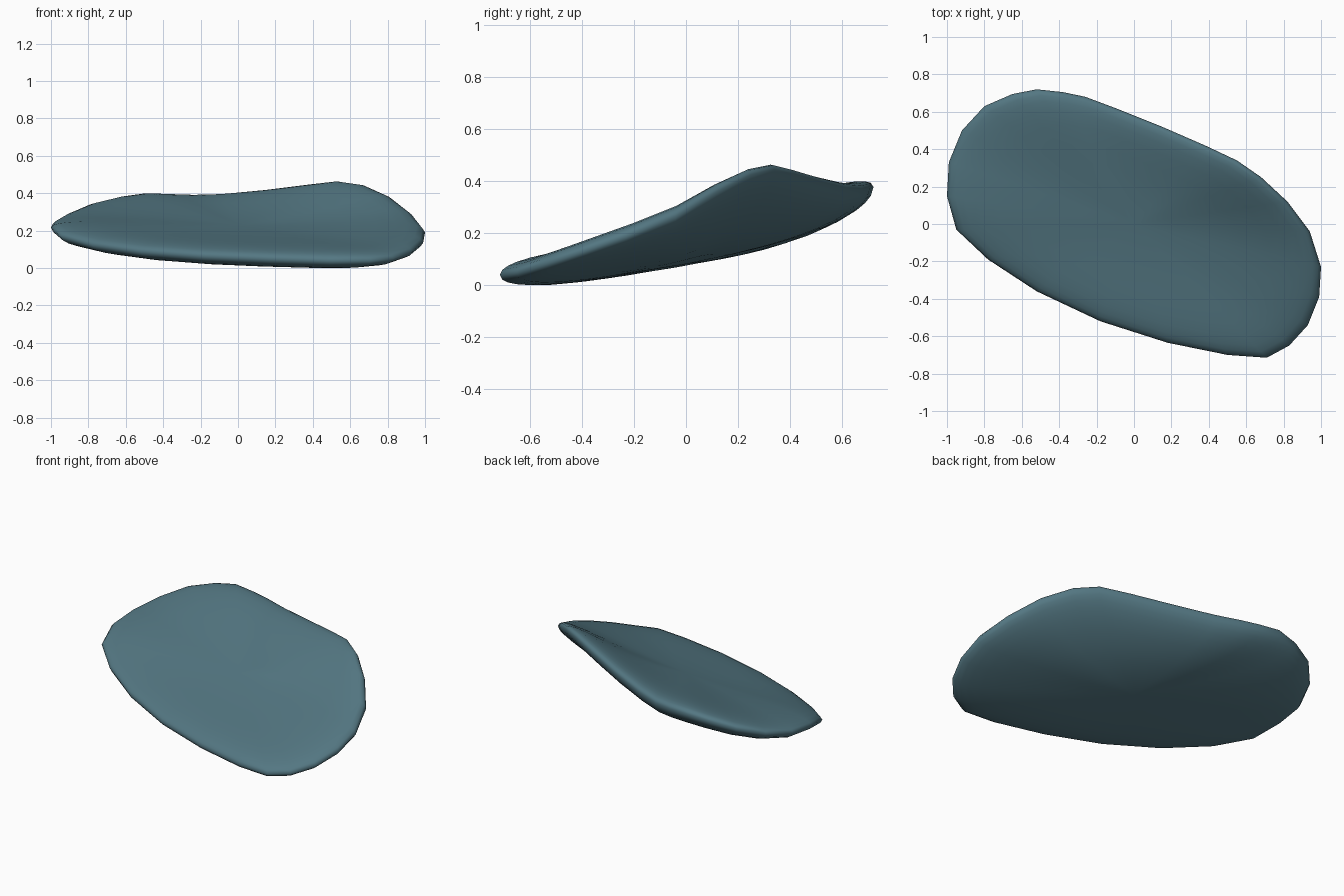
import bpy, bmesh, math

if "Cube" in bpy.data.objects:
    bpy.data.objects.remove(bpy.data.objects["Cube"])

# rim of the dished slab: x, y, z around the edge
RIM = [(-1, .15, .2), (-.99, .33, .22), (-.92, .5, .26), (-.8, .63, .31),
       (-.65, .695, .345), (-.52, .72, .362), (-.38, .705, .355), (-.26, .68, .35),
       (-.1, .62, .355), (.15, .52, .38), (.38, .42, .41), (.55, .34, .43),
       (.68, .25, .41), (.82, .12, .345), (.94, -.04, .25), (1, -.23, .175),
       (.99, -.39, .12), (.93, -.54, .07), (.83, -.65, .035), (.71, -.715, .025),
       (.5, -.70, .025), (.18, -.635, .035), (-.18, -.52, .05), (-.52, -.36, .075),
       (-.78, -.19, .11), (-.95, -.03, .155)]
RINGS = [.985, .955, .91, .84, .74, .6, .45, .25]
N = len(RIM)


def plane(x, y):
    return .205 + .044 * x + .282 * y


def point(p, r, side):
    # tilted plane plus raised rim, then a rolled lip above or a belly below
    x, y, zr = p
    z = plane(x * r, y * r) + (zr - plane(x, y)) * r * r
    if side > 0:
        right = max(0, x) * max(0, 1 - abs(y - .05) / .6)
        lip = .055 + (.02 * right + .015 * max(0, min(1, x + y + .5))) * r * r
        z += lip * math.sqrt(1 - r ** 6) - .045 * (1 - r * r)
    else:
        # belly is fuller towards the back
        z -= (.128 + .07 * max(0, y * r + .15)) * math.sqrt(1 - r * r)
    return (x * r, y * r, z)


bm = bmesh.new()
edge = [bm.verts.new(p) for p in RIM]
for side in (1, -1):
    prev = edge
    for r in RINGS:
        ring = [bm.verts.new(point(p, r, side)) for p in RIM]
        for i in range(N):
            j = (i + 1) % N
            bm.faces.new((prev[i], prev[j], ring[j], ring[i]))
        prev = ring
    mid = bm.verts.new(point(RIM[0], 0, side))
    for i in range(N):
        bm.faces.new((prev[i], prev[(i + 1) % N], mid))
bmesh.ops.recalc_face_normals(bm, faces=bm.faces)

# rest on the floor
low = min(v.co.z for v in bm.verts)
for v in bm.verts:
    v.co.z -= low
for f in bm.faces:
    f.smooth = True

mesh = bpy.data.meshes.new("dished_slab")
bm.to_mesh(mesh)
bm.free()
slab = bpy.data.objects.new("dished_slab", mesh)
bpy.context.collection.objects.link(slab)

mat = bpy.data.materials.new("slate_teal")
mat.diffuse_color = (.088, .185, .225, 1)
mat.use_nodes = True
mat.node_tree.nodes["Principled BSDF"].inputs["Base Color"].default_value = mat.diffuse_color
mesh.materials.append(mat)
